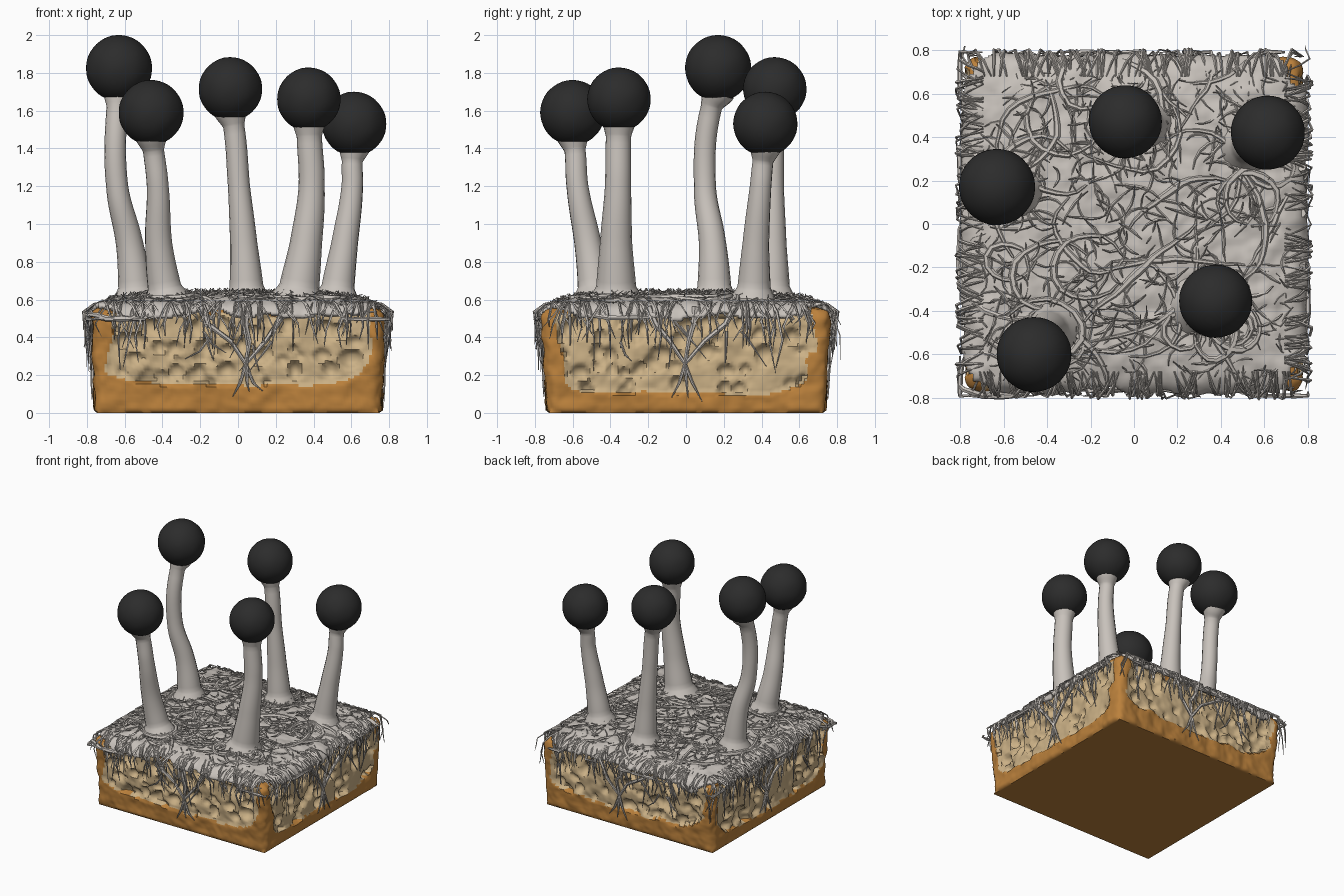
import bpy, bmesh, math, random
from mathutils import Vector, noise

if "Cube" in bpy.data.objects:
    bpy.data.objects.remove(bpy.data.objects["Cube"])

random.seed(7)
R = random.uniform
HX, HY, H = 0.78, 0.765, 0.55      # half width, half depth, height of the bread
N, M = 100, 36                     # lattice cells across and up


def material(name, rgb):
    m = bpy.data.materials.new(name)
    m.diffuse_color = (*rgb, 1)
    m.use_nodes = True
    m.node_tree.nodes["Principled BSDF"].inputs["Base Color"].default_value = m.diffuse_color
    return m


CRUST = material("crust_brown", (0.50, 0.22, 0.045))
CRUMB = material("crumb_tan", (0.60, 0.44, 0.24))
MOULD = material("mould_grey", (0.58, 0.54, 0.50))
HEAD = material("head_black", (0.025, 0.025, 0.025))


def wob(x, y, z, f):
    return noise.noise(Vector((x, y, z)) * f)


def dome(x, y):
    return 0.055 * max(0, 1 - (x / HX) ** 4) * max(0, 1 - (y / HY) ** 4)


def top_z(x, y):
    edge = max(abs(x) / HX, abs(y) / HY)
    return H + 0.018 + dome(x, y) - 0.05 * min(edge, 1.05) ** 14


def is_crumb(u, z, side):
    low = 0.30 if side % 2 else 0.25
    f = abs(u / 0.69) ** 5 + abs(max(0, 0.4 - z) / low) ** 5
    return f < 1 + 0.45 * wob(u, z, side * 3.1, 7)


def side_of(x, y):
    """Which wall a point is on (0 front, 1 right, 2 back, 3 left) and the place along it."""
    if abs(x) / HX > abs(y) / HY:
        return (1, y) if x > 0 else (3, y)
    return (2, x) if y > 0 else (0, x)


# bread pores: place along wall, height, radius, squash
PORES = [[(R(-.66, .66), R(.1, .52), R(.016, .05), R(.7, 1.4)) for _ in range(75)]
         for _ in range(4)]


def place(i, j, k, off):
    """Lattice point to a rounded, tapered, domed block."""
    p = Vector(((2 * i / N - 1) * HX, (2 * j / N - 1) * HY, k / M * H))
    r = 0.06
    core = Vector((max(-HX + r, min(HX - r, p.x)), max(-HY + r, min(HY - r, p.y)),
                   max(r * .5, min(H - r, p.z))))
    d = p - core
    if k == 0:
        n = Vector((0, 0, -1))
        p.x, p.y = p.x * .985, p.y * .985
    else:
        n = d.normalized()
        p = core + n * (r if p.z > r or abs(n.z) < .1 else min(r, d.length))
    t = p.z / H
    if off:                                             # mould mat
        p += n * (off + .014 * wob(*p, 9) + .008 * wob(*p, 24))
    elif k > 0:
        p += n * (.012 * wob(*p, 11) + .006 * wob(*p, 26))
        s, u = side_of(p.x, p.y)
        if abs(n.z) < .8 and is_crumb(u, p.z, s):
            dent = .012
            for pu, pz, pr, sq in PORES[s]:
                q = ((u - pu) / (pr * sq)) ** 2 + ((p.z - pz) / pr) ** 2
                if q < 1:
                    dent = max(dent, .012 + pr * .95 * (1 - q) ** .5)
            p -= n * dent
    p.z += dome(p.x, p.y) * max(0, t) ** 2
    p.x *= .972 + .03 * t
    p.y *= .962 + .04 * t
    p.z = max(p.z, 0)
    return p


def finish(ob, mats):
    for m in mats:
        ob.data.materials.append(m)
    bpy.ops.object.select_all(action='DESELECT')
    ob.select_set(True)
    bpy.context.view_layer.objects.active = ob
    bpy.ops.object.shade_smooth_by_angle(angle=math.radians(50))


def block(name, mats, off, keep, paint):
    bm, n, seen = bmesh.new(), (N, N, M), {}

    def vert(key):
        if key not in seen:
            seen[key] = bm.verts.new(place(*key, off))
        return seen[key]
    for ax in range(3):
        a, b = (ax + 1) % 3, (ax + 2) % 3
        for end in (0, n[ax]):
            for p in range(n[a]):
                for q in range(n[b]):
                    keys = []
                    for dp, dq in ((0, 0), (1, 0), (1, 1), (0, 1)):
                        key = [0, 0, 0]
                        key[ax], key[a], key[b] = end, p + dp, q + dq
                        keys.append(tuple(key))
                    f = bm.faces.new([vert(c) for c in (keys if end else keys[::-1])])
                    f.material_index = paint(f.calc_center_median(), ax)
    bmesh.ops.delete(bm, geom=[f for f in bm.faces if not keep(f.calc_center_median())],
                     context='FACES')
    me = bpy.data.meshes.new(name)
    bm.to_mesh(me)
    bm.free()
    ob = bpy.data.objects.new(name, me)
    bpy.context.collection.objects.link(ob)
    finish(ob, mats)
    return ob


def bread_paint(c, ax):
    s, u = side_of(c.x, c.y)
    return int(ax != 2 and is_crumb(u, c.z, s))


def mat_keep(c):
    corner = abs(c.x) + abs(c.y) < 1.40 + .07 * wob(c.x, c.y, 0, 6)
    return corner and c.z > .515 + .05 * wob(*c, 6)


# bread slab and the mould mat draped over it
block("bread", [CRUST, CRUMB], 0, lambda c: True, bread_paint)
mat = block("mould_mat", [MOULD], .02, mat_keep, lambda c, ax: 0)
sol = mat.modifiers.new("thickness", 'SOLIDIFY')
sol.thickness, sol.offset = .025, -1


def tubes(name, paths, bevel=0, smooth=False):
    """Each path is a list of (point, radius); all become one mesh."""
    cu = bpy.data.curves.new(name, 'CURVE')
    cu.dimensions, cu.bevel_depth, cu.bevel_resolution = '3D', 1, bevel
    cu.use_fill_caps, cu.resolution_u = True, 8
    for path in paths:
        sp = cu.splines.new('BEZIER' if smooth else 'POLY')
        pts = sp.bezier_points if smooth else sp.points
        pts.add(len(path) - 1)
        for pt, (co, rad) in zip(pts, path):
            pt.co = co if smooth else (*co, 1)
            pt.radius = rad
            if smooth:
                pt.handle_left_type = pt.handle_right_type = 'AUTO'
    ob = bpy.data.objects.new(name, cu)
    bpy.context.collection.objects.link(ob)
    bpy.ops.object.select_all(action='DESELECT')
    ob.select_set(True)
    bpy.context.view_layer.objects.active = ob
    bpy.ops.object.convert(target='MESH')
    finish(bpy.context.object, [MOULD])


def crawl(length, rad, steps, lift):
    """A thread wandering over the top, its ends lifting by lift."""
    x, y, a, path = R(-.74, .74), R(-.72, .72), R(0, 6.3), []
    turn = R(-.5, .5)
    for s in range(steps + 1):
        t = s / steps
        x, y = max(-.8, min(.8, x)), max(-.79, min(.79, y))
        z = top_z(x, y) + rad * .5 + lift * (2 * t - 1) ** 2
        path.append(((x, y, z), rad * (1.05 - .75 * abs(2 * t - 1))))
        x += math.cos(a) * length / steps
        y += math.sin(a) * length / steps
        a += turn + R(-.25, .25)
    return path


def wall(side, u, out, z):
    """Point on a wall, out from its surface."""
    t = z / H
    fx, fy = .972 + .03 * t, .962 + .04 * t
    sign = 1 if side in (1, 2) else -1
    if side % 2:
        return (sign * (HX * fx + out), u, z)
    return (u, sign * (HY * fy + out), z)


# threads on the top: thick ridges, then fine curls
tubes("mould_ridges", [crawl(R(.5, 1.0), R(.012, .02), 14, 0) for _ in range(45)], 1)
tubes("mould_curls", [crawl(R(.1, .24), R(.005, .009), 5, R(.01, .035)) for _ in range(480)])

# threads spilling over the rim, and a branching strand down each wall
rim, strands = [], []
for side in range(4):
    for _ in range(85):
        u, lean, out, drop = R(-.72, .72), R(-.12, .12), R(.008, .04), R(.06, .2)
        if random.random() < .2:
            drop *= 1.7
        r = R(.004, .008)
        rim.append([(wall(side, u, -.09, .592), r * .5), (wall(side, u + lean * .3, -.02, .575), r),
                    (wall(side, u + lean * .6, out, .535), r),
                    (wall(side, u + lean, out * R(.3, 1), .535 - drop * .5), r * .9),
                    (wall(side, u + lean * R(.4, 1.6), out * R(.2, 1.2), .535 - drop), r * .3)])
    fork = R(-.02, .08)
    for u0 in (-.2, .05, .26):
        strands.append([(wall(side, u0, -.01, .56), .02), (wall(side, u0 * .8, .008, .47), .015),
                        (wall(side, fork + u0 * .4, .004, .38), .012),
                        (wall(side, fork, .002, .26), .011),
                        (wall(side, fork + u0 * .15, .008, .16), .008),
                        (wall(side, fork + u0 * .35, .012, R(.06, .12)), .002)])
    for _ in range(7):
        u, z, d = R(-.4, .4), R(.36, .5), R(-.14, .14)
        strands.append([(wall(side, u, .004, z), .008), (wall(side, u + d * .4, .006, z - .07), .006),
                        (wall(side, u + d, .012, z - R(.1, .2)), .002)])
tubes("rim_threads", rim)
tubes("wall_strands", strands, 1)

# stalks: (x, y) at each height level, then head centre and thickness
LEVELS = (.57, .67, .9, 1.2)
RADII = (.145, .092, .074, .06)
STALKS = [
    ([(-.54, .15), (-.545, .15), (-.575, .14), (-.64, .10)], (-.63, .17, 1.825), .175, .97),
    ([(-.37, -.48), (-.39, -.485), (-.42, -.52), (-.425, -.575)], (-.46, -.60, 1.59), .172, .97),
    ([(.05, .46), (.045, .46), (.03, .46), (.005, .46)], (-.04, .47, 1.715), .168, .97),
    ([(.31, -.37), (.325, -.37), (.36, -.37), (.39, -.36)], (.375, -.355, 1.66), .168, 1.15),
    ([(.52, .355), (.53, .36), (.565, .37), (.605, .395)], (.615, .42, 1.53), .17, .95)]
for n, (feet, head, hr, fat) in enumerate(STALKS, 1):
    path = [((x, y, z), r * fat) for (x, y), z, r in zip(feet, LEVELS, RADII)]
    x, y = feet[-1]
    hx, hy, hz = head
    neck = hz - hr - .03
    path.append((((x + hx) / 2 - .005, (y + hy) / 2, neck), .058 * fat))
    path.append(((hx, hy, hz - hr + .05), .09))
    tubes(f"stalk_{n}", [path], 6, True)
    bpy.ops.mesh.primitive_ico_sphere_add(subdivisions=4, radius=hr, location=head)
    ob = bpy.context.object
    ob.name = f"spore_head_{n}"
    for v in ob.data.vertices:
        v.co *= 1 + .012 * wob(*v.co, 14)
    finish(ob, [HEAD])
